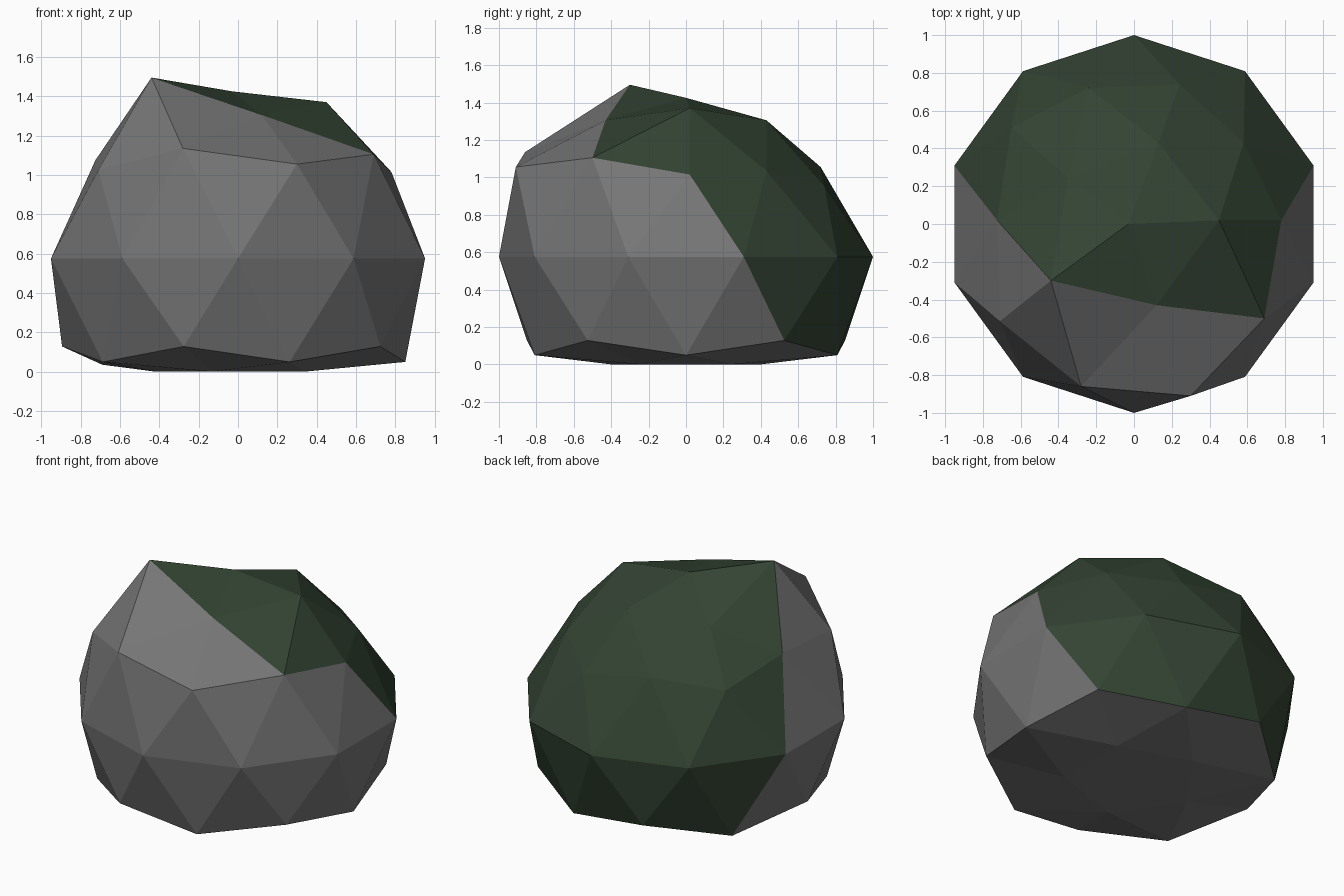
import bpy, bmesh
from mathutils import Vector

cube = bpy.data.objects.get("Cube")
if cube:
    bpy.data.objects.remove(cube, do_unlink=True)

MIDDLE = 0.58          # height of the widest ring
MOSS_LIMIT = 0.35      # how far the moss reaches toward the front


def make_material(name, colour):
    mat = bpy.data.materials.new(name)
    mat.use_nodes = True
    mat.diffuse_color = colour
    shader = mat.node_tree.nodes["Principled BSDF"]
    shader.inputs["Base Color"].default_value = colour
    shader.inputs["Roughness"].default_value = 0.9
    return mat


stone = make_material("stone grey", (0.18, 0.18, 0.18, 1))
moss = make_material("moss green", (0.033, 0.057, 0.033, 1))

# Rounded boulder blank
bm = bmesh.new()
bmesh.ops.create_icosphere(bm, subdivisions=2, radius=1)

# Moss covers the upper back, bare stone the rest
for face in bm.faces:
    centre = face.calc_center_median()
    face.material_index = int(centre.y + centre.z > MOSS_LIMIT)
    face.smooth = False

# Flattened underside
for vert in bm.verts:
    if vert.co.z < -0.6:
        vert.co.x *= 0.8
        vert.co.y *= 0.8
        vert.co.z = 0.005 - MIDDLE
    vert.co.z += MIDDLE

# Chipped and bulging corners: each pulls the nearest corner to itself
corners = [
    (-0.44, -0.30, 1.50), (-0.03, 0.00, 1.43), (0.45, 0.02, 1.375),
    (0.12, -0.43, 1.31), (0.13, 0.43, 1.31), (-0.35, 0.245, 1.24),
    (-0.28, -0.86, 1.14), (0.30, -0.91, 1.06), (0.69, -0.50, 1.11),
    (0.78, 0.02, 1.02), (0.58, 0.43, 1.04), (0.24, 0.74, 0.96),
    (-0.24, 0.72, 1.06), (-0.65, 0.51, 1.00), (-0.725, 0.02, 1.08),
    (-0.71, -0.515, 1.03), (-0.69, 0.50, 0.04),
]
for corner in map(Vector, corners):
    nearest = min(bm.verts, key=lambda v: (v.co - corner).length)
    nearest.co = corner

# Rest the lowest corners on the ground
lowest = min(v.co.z for v in bm.verts)
for vert in bm.verts:
    vert.co.z -= lowest

bm.normal_update()
mesh = bpy.data.meshes.new("boulder")
bm.to_mesh(mesh)
bm.free()
mesh.materials.append(stone)
mesh.materials.append(moss)
boulder = bpy.data.objects.new("mossy_boulder", mesh)
bpy.context.collection.objects.link(boulder)
